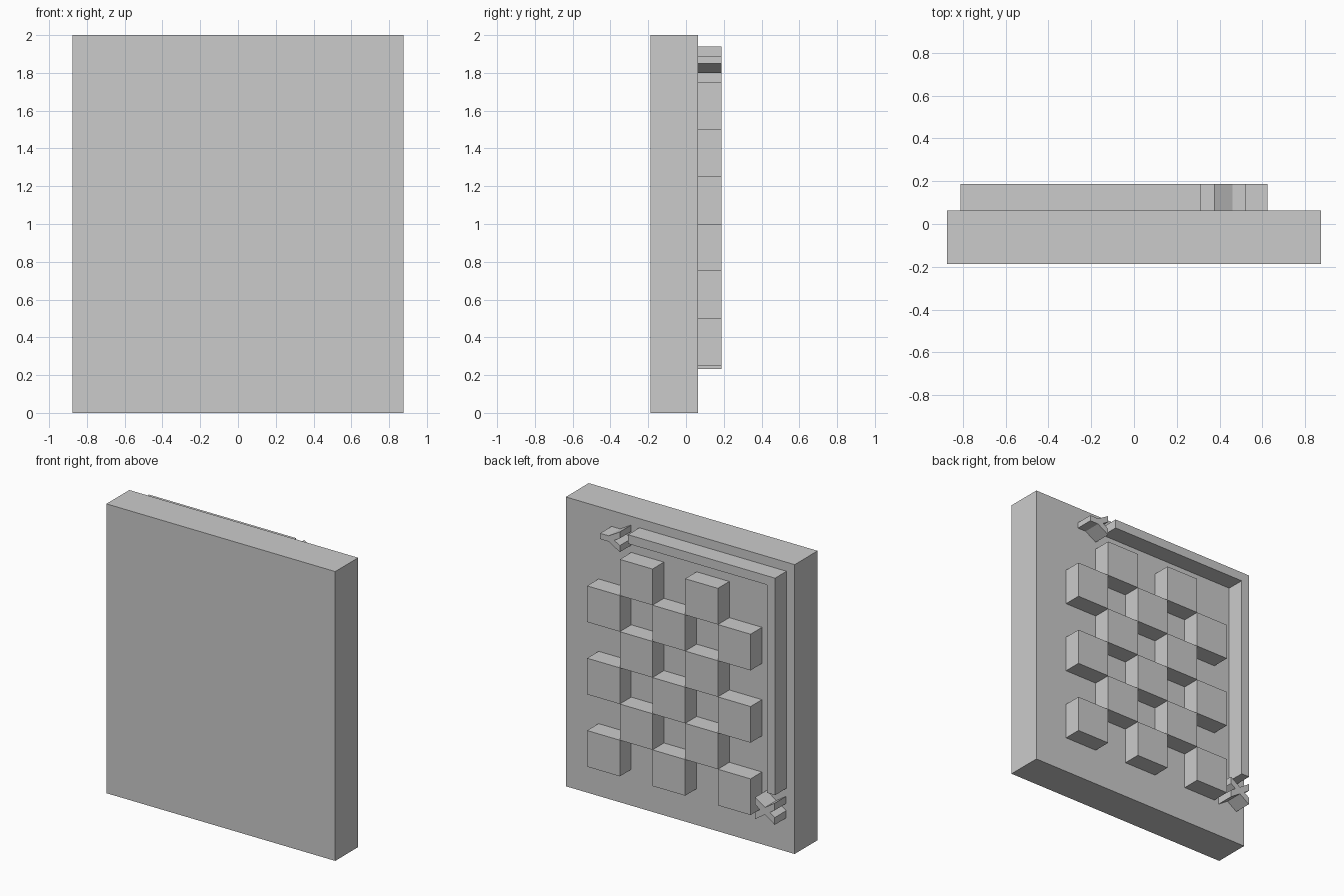
import bpy
import bmesh

cube = bpy.data.objects.get("Cube")
if cube:
    bpy.data.objects.remove(cube, do_unlink=True)

BACK = 0.0625      # rear surface of the slab
RAISED = 0.1875    # rear surface of the raised parts
CELL = 0.25

grey = bpy.data.materials.new("plain grey")
grey.use_nodes = True
grey.diffuse_color = (0.6, 0.6, 0.6, 1)
grey.node_tree.nodes["Principled BSDF"].inputs["Base Color"].default_value = (0.6, 0.6, 0.6, 1)


def prism(name, outline, y0=BACK, y1=RAISED):
    """Extrude an x-z outline along y."""
    bm = bmesh.new()
    face = bm.faces.new([bm.verts.new((x, y0, z)) for x, z in outline])
    top = bmesh.ops.extrude_face_region(bm, geom=[face])["geom"]
    moved = [g for g in top if isinstance(g, bmesh.types.BMVert)]
    bmesh.ops.translate(bm, verts=moved, vec=(0, y1 - y0, 0))
    bmesh.ops.recalc_face_normals(bm, faces=bm.faces)
    mesh = bpy.data.meshes.new(name)
    bm.to_mesh(mesh)
    bm.free()
    mesh.materials.append(grey)
    obj = bpy.data.objects.new(name, mesh)
    bpy.context.collection.objects.link(obj)
    return obj


def rect(x0, x1, z0, z1):
    return [(x0, z0), (x1, z0), (x1, z1), (x0, z1)]


# Main slab
prism("slab", rect(-0.875, 0.875, 0, 2), -RAISED, BACK)

# Checkerboard of raised blocks
for col in range(5):
    for row in range(6):
        if (col + row) % 2 == 0:
            x, z = -0.625 + col * CELL, 0.25 + row * CELL
            prism(f"check_block_{col}_{row}", rect(x, x + CELL, z, z + CELL))

# L-shaped border rail
prism("corner_rail", [(0.3125, 1.9375), (-0.8125, 1.9375), (-0.8125, 0.4375),
                      (-0.75, 0.4375), (-0.75, 1.875), (0.3125, 1.875)])

# Forked end piece, mirrored about its centre line
MID = 1.87
half = [(0.525, 0.02), (0.46, 0.02), (0.375, 0.07), (0.375, 0.025)]
fork = [(x, MID + d) for x, d in half] + [(0.418, MID)]
fork += [(x, MID - d) for x, d in reversed(half)]
prism("fork_marker", fork)

# Crossed end piece, one quadrant pair mirrored about its centre
CX, CZ = -0.735, 0.307
arm = [(0.038, 0), (0.075, 0.025), (0.075, 0.075), (0, 0.025), (-0.075, 0.075), (-0.075, 0.025)]
prism("cross_marker", [(CX + s * x, CZ + s * z) for s in (1, -1) for x, z in arm])
